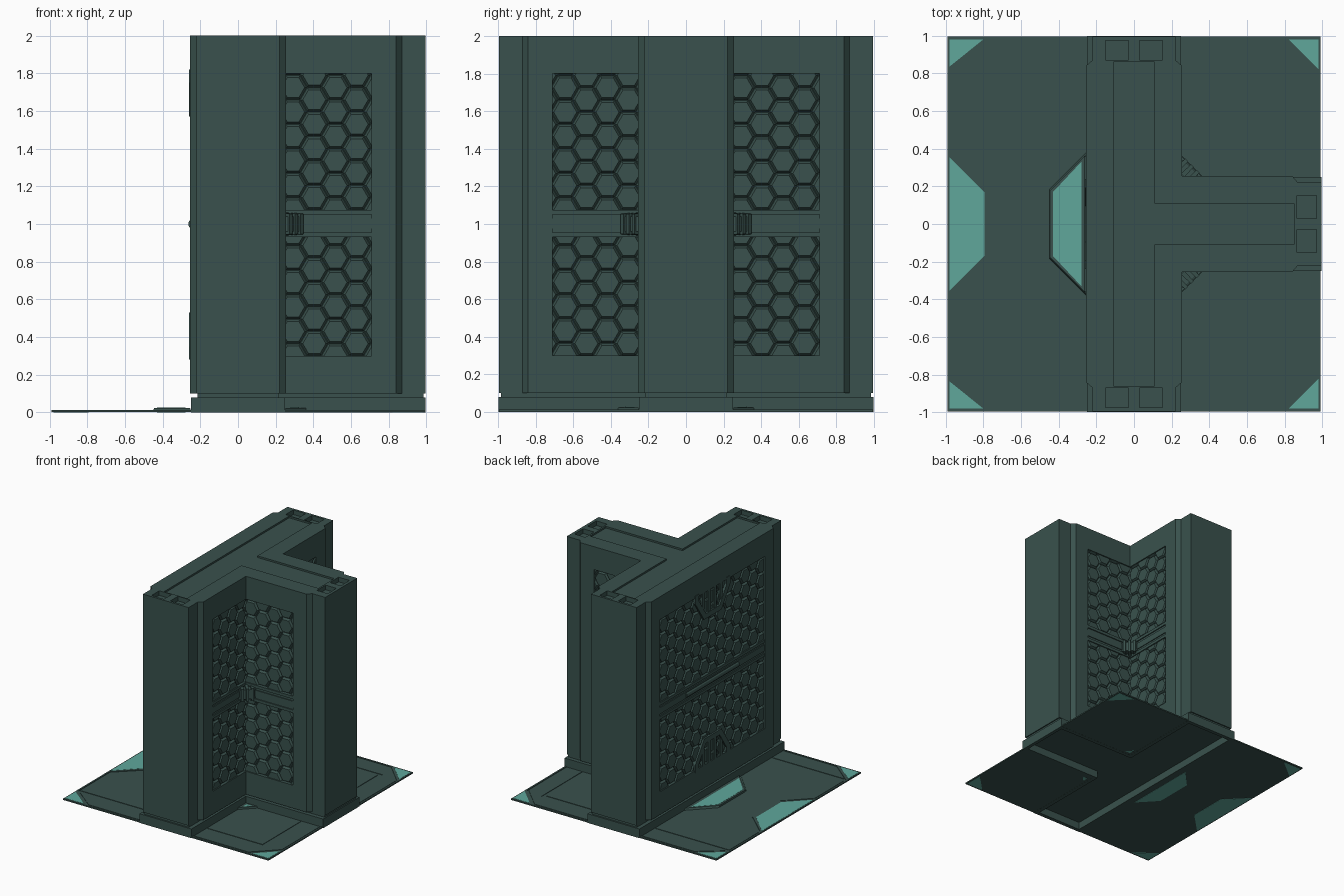
import bpy, bmesh, math
from mathutils import Matrix, Vector

if "Cube" in bpy.data.objects:
    bpy.data.objects.remove(bpy.data.objects["Cube"])


def material(name, rgb):
    m = bpy.data.materials.new(name)
    m.diffuse_color = (*rgb, 1)
    m.use_nodes = True
    m.node_tree.nodes["Principled BSDF"].inputs["Base Color"].default_value = m.diffuse_color
    return m


DARK = material("dark_green_metal", (0.041, 0.083, 0.074))
TEAL = material("teal_inlay", (0.115, 0.39, 0.33))
I = Matrix.Identity(4)


def add_prism(bm, pts, d0, d1, taper=1.0, M=I):
    """Extrude a 2D outline from d0 to d1, shrinking the far end by taper."""
    c = sum((Vector(p) for p in pts), Vector((0, 0))) / len(pts)
    low = [bm.verts.new(M @ Vector((p[0], p[1], d0))) for p in pts]
    tops = [c + (Vector(p) - c) * taper for p in pts]
    high = [bm.verts.new(M @ Vector((p.x, p.y, d1))) for p in tops]
    bm.faces.new(low[::-1])
    bm.faces.new(high)
    n = len(pts)
    for i in range(n):
        j = (i + 1) % n
        bm.faces.new((low[i], low[j], high[j], high[i]))


def finish(name, bm, mat):
    bmesh.ops.recalc_face_normals(bm, faces=bm.faces[:])
    me = bpy.data.meshes.new(name)
    bm.to_mesh(me)
    bm.free()
    me.materials.append(mat)
    ob = bpy.data.objects.new(name, me)
    bpy.context.collection.objects.link(ob)
    return ob


def part(name, mat, *prisms):
    bm = bmesh.new()
    for p in prisms:
        add_prism(bm, *p)
    return finish(name, bm, mat)


def cut(target, cutter):
    mod = target.modifiers.new("cut", 'BOOLEAN')
    mod.operation, mod.solver, mod.object = 'DIFFERENCE', 'EXACT', cutter
    bpy.context.view_layer.objects.active = target
    bpy.ops.object.modifier_apply(modifier=mod.name)
    bpy.data.objects.remove(cutter)


def rect(x0, x1, y0, y1):
    return [(x0, y0), (x1, y0), (x1, y1), (x0, y1)]


def mirror_y(half):
    return half + [(x, -y) for x, y in reversed(half)]


def flip(pts, s):
    return [(x, s * y) for x, y in pts]


def tee(w, end_x, end_y):
    return mirror_y([(end_x, w), (w, w), (w, end_y), (-w, end_y)])


def face_frame(angle, depth=0.0):
    """Local x along the wall, local y up, local z outward."""
    n = Vector((math.cos(angle), math.sin(angle), 0))
    u = Vector((-n.y, n.x, 0))
    M = Matrix((u, (0, 0, 1), n)).transposed().to_4x4()
    M.translation = n * depth
    return M


# ---- wall: stacked T-shaped layers; the middle one is set back for the panels
E, B, C, R = 0.995, 0.255, 0.22, 0.225
full = mirror_y([(E, C), (.87, C), (.84, B), (B, B), (B, .84), (C, .87), (C, E),
                 (-C, E), (-C, .87), (-B, .84)])
inset = mirror_y([(E, C), (.87, C), (.84, B), (.71, B), (.71, R), (R, R), (R, .71),
                  (B, .71), (B, .84), (C, .87), (C, E), (-C, E), (-C, .87),
                  (-B, .84), (-B, .72), (-R, .72)])
part("wall_lower", DARK, (full, 0.1, 0.3))
part("wall_middle", DARK, (inset, 0.3, 1.8))
part("wall_neck", DARK, (tee(0.215, 0.985, 0.985), 0.075, 0.1))
top = part("wall_top", DARK, (full, 1.8, 2.0))
cut(top, part("channel_cutter", DARK, (tee(0.11, 0.85, 0.86), 1.985, 2.1)))

# connector sockets in the three wall ends
sockets = []
for s in (1, -1):
    a, b = sorted((s * 0.03, s * 0.15))
    sockets += [(rect(0.865, 0.97, a, b), 1.96, 2.1), (rect(a, b, 0.87, 0.975), 1.96, 2.1),
                (rect(a, b, -0.975, -0.87), 1.96, 2.1)]
cut(top, part("socket_cutter", DARK, *sockets))

# hollow skirting
skirt = part("skirting", DARK, (tee(0.25, E, 0.998), 0, 0.08))
cut(skirt, part("skirting_cutter", DARK, (tee(0.215, 0.965, 0.965), -0.1, 0.065)))


# ---- honeycomb panels, clipped to their rectangles
def honeycomb(name, u0, u1, z0, z1, M):
    bm = bmesh.new()
    r = 0.075
    h = r * math.sqrt(3)
    for i in range(int((u1 - u0) / (1.5 * r)) + 3):
        for j in range(int((z1 - z0) / h) + 3):
            cx, cz = u0 + (i - 0.4) * 1.5 * r, z0 + (j - 0.5 + 0.5 * (i % 2)) * h
            pts = [(cx + 0.98 * r * math.cos(k * math.pi / 3),
                    cz + 0.98 * r * math.sin(k * math.pi / 3)) for k in range(6)]
            add_prism(bm, pts, 0, 0.02, 0.83)
    for co, no in (((u0, 0, 0), (-1, 0, 0)), ((u1, 0, 0), (1, 0, 0)),
                   ((0, z0, 0), (0, -1, 0)), ((0, z1, 0), (0, 1, 0))):
        bmesh.ops.bisect_plane(bm, geom=bm.verts[:] + bm.edges[:] + bm.faces[:],
                               plane_co=co, plane_no=no, clear_outer=True)
    bm.transform(M)
    finish(name, bm, DARK)


def rail(name, u0, u1, M):
    part(name, DARK,
         (rect(u0, u1, 0.93, 1.075), 0, 0.02, 1, M),
         (rect(u0, u1, 0.93, 0.955), 0.02, 0.029, 1, M),
         (rect(u0, u1, 1.05, 1.075), 0.02, 0.029, 1, M),
         (rect(u0, u1, 0.975, 1.03), 0.02, 0.027, 1, M))


H = math.pi / 2
walls = [("long_wall_front", 0, -.71, -R), ("long_wall_back", 0, R, .71),
         ("branch_front", -H, R, .71), ("branch_back", H, -.71, -R),
         ("rear_wall", math.pi, -.72, .72)]
for name, angle, u0, u1 in walls:
    M = face_frame(angle, R)
    honeycomb(name + "_lower_honeycomb", u0, u1, 0.3, 0.93, M)
    honeycomb(name + "_upper_honeycomb", u0, u1, 1.075, 1.8, M)
    rail(name + "_rail", u0, u1, M)

# ---- rear wall: centre rod and two slatted arch vents
M = face_frame(math.pi, R)
rod = [(0.012 + 0.027 * math.cos(k * math.pi / 6), 1 + 0.027 * math.sin(k * math.pi / 6))
       for k in range(12)]
M_rod = Matrix(((0, 1, 0), (0, 0, 1), (1, 0, 0))).to_4x4()  # profile is swept along y
M_rod = Matrix(((-1, 0, 0, -R), (0, 0, 1, 0), (0, 1, 0, 0), (0, 0, 0, 1)))
part("rear_rod", DARK, (rod, -0.36, 0.36, 1, M_rod))
for name, base, s in (("lower_vent", 0.28, 1), ("upper_vent", 1.82, -1)):
    outer = [(-.24, 0), (-.24, .07), (-.12, .25), (.12, .25), (.24, .07), (.24, 0)]
    inner = [(-.19, 0), (-.19, .06), (-.095, .205), (.095, .205), (.19, .06), (.19, 0)]
    put = lambda p: (p[0], base + s * p[1])
    frame = [([put(outer[i]), put(outer[i + 1]), put(inner[i + 1]), put(inner[i])],
              0, 0.034, 1, M) for i in range(5)]
    slats = [([put((u - .018, 0.02)), put((u + .018, 0.02)), put((u + .018, t)),
               put((u - .018, t))], 0, 0.03, 1, M)
             for u, t in ((-.12, .16), (-.04, .21), (.04, .21), (.12, .16))]
    part(name, DARK, *frame, *slats)

# ---- ribbed brackets in the two inner corners
for s, name in ((1, "back"), (-1, "front")):
    body = flip([(R, R), (.34, R), (.34, .265), (.265, .34), (R, .34)], s)
    prisms = [(body, 0.96, 1.04)]
    Mr = face_frame(s * math.pi / 4, 0.425)
    for u in (-.042, 0, .042):
        prisms.append((rect(u - .012, u + .012, 0.94, 1.06), -0.06, 0.014, 0.9, Mr))
    part(name + "_corner_bracket", DARK, *prisms)

# ---- floor slabs and raised floor panels
part("rear_floor", DARK, (rect(-.99, -.245, -.995, .995), 0.001, 0.007),
     (rect(-.99, -.975, -.995, .995), 0.001, 0.012))
part("rear_floor_panel", DARK,
     (mirror_y([(-.97, .8), (-.26, .8), (-.26, .38), (-.45, .185)][:2])
      and mirror_y([(-.45, .19), (-.26, .39), (-.26, .79), (-.97, .79), (-.97, .39),
                    (-.77, .19)]), 0.001, 0.011))
for s, side in ((1, "back"), (-1, "front")):
    part(side + "_floor", DARK, (flip(rect(.245, .99, .245, .995), s), 0.001, 0.007),
         (flip(rect(.975, .99, .245, .995), s), 0.001, 0.012),
         (flip(rect(.25, .99, .98, .995), s), 0.001, 0.012),
         (flip(rect(-.99, -.25, .98, .995), s), 0.001, 0.012))
    part(side + "_floor_panels", DARK,
         (flip([(.37, .26), (.79, .26), (.79, .79), (.26, .79), (.26, .37)], s), 0.001, 0.011),
         (flip([(.82, .26), (.97, .26), (.97, .78), (.78, .97), (.26, .97), (.26, .82),
                (.82, .82)], s), 0.001, 0.011),
         (flip([(-.26, .82), (-.26, .97), (-.76, .97), (-.95, .82)], s), 0.001, 0.011))
    # corner inlays with dark frames
    part(side + "_inlay_frames", DARK,
         (flip([(.985, .985), (.785, .985), (.985, .785)], s), 0.001, 0.012),
         (flip([(-.985, .985), (-.76, .985), (-.985, .8)], s), 0.001, 0.012),
         (flip([(.25, .25), (.365, .25), (.25, .365)], s), 0.001, 0.024, 0.93))
    part(side + "_inlays", TEAL,
         (flip([(.98, .98), (.82, .98), (.98, .82)], s), 0, 0.0135),
         (flip([(-.98, .98), (-.8, .98), (-.98, .835)], s), 0, 0.0135),
         (flip([(.275, .275), (.325, .275), (.275, .325)], s), 0, 0.0255))

# rear trapezoid inlays: one at the floor edge, one raised against the wall
part("rear_inlay_frames", DARK,
     (mirror_y([(-.985, .38), (-.77, .18)]), 0.001, 0.012),
     (mirror_y([(-.25, .385), (-.45, .185)]), 0.001, 0.024, 0.96))
part("rear_inlays", TEAL,
     (mirror_y([(-.98, .355), (-.795, .17)]), 0, 0.0135),
     (mirror_y([(-.28, .33), (-.43, .17)]), 0, 0.0255))
